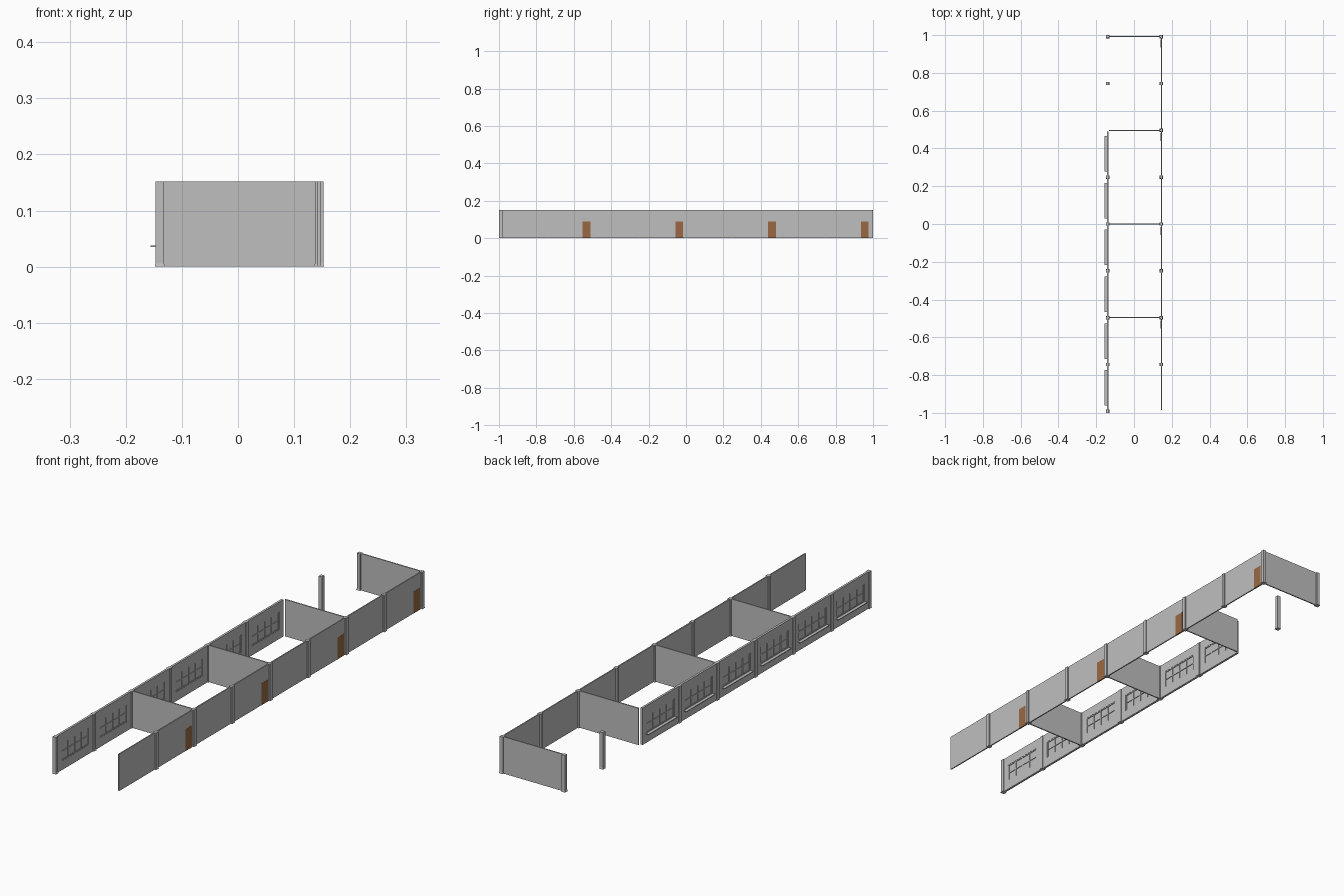
import bpy, bmesh
from mathutils import Matrix, Vector

cube = bpy.data.objects.get("Cube")
if cube:
    bpy.data.objects.remove(cube, do_unlink=True)


def material(name, rgb):
    m = bpy.data.materials.new(name)
    m.use_nodes = True
    m.diffuse_color = (*rgb, 1)
    m.node_tree.nodes["Principled BSDF"].inputs["Base Color"].default_value = (*rgb, 1)
    return m


grey = material("concrete grey", (0.52, 0.52, 0.52))
brown = material("door brown", (0.32, 0.14, 0.055))


def build(name, boxes, mat):
    """One object from boxes given as (low corner, high corner, foot flare)."""
    bm = bmesh.new()
    for low, high, flare in boxes:
        low, high = Vector(low), Vector(high)
        size = high - low
        place = Matrix.Translation((low + high) / 2) @ Matrix.Diagonal((*size, 1))
        verts = bmesh.ops.create_cube(bm, size=1, matrix=place)["verts"]
        if flare:
            mid = (low + high) / 2
            for v in verts:
                if v.co.z < mid.z:
                    v.co.x += flare if v.co.x > mid.x else -flare
                    v.co.y += flare if v.co.y > mid.y else -flare
    mesh = bpy.data.meshes.new(name)
    bm.to_mesh(mesh)
    bm.free()
    mesh.materials.append(mat)
    obj = bpy.data.objects.new(name, mesh)
    bpy.context.collection.objects.link(obj)
    return obj


HEIGHT, BAY, START = 0.152, 0.248, -0.992
LEFT_X, RIGHT_X = 0.1445, -0.1395
HALF = 0.0075
T = 0.0025
FOOT = 0.006


def bay_y(i):
    return START + BAY * i


# Pillars with a small flared foot
def pillar(name, x, y):
    build(name, [
        ((x - HALF, y - HALF, FOOT), (x + HALF, y + HALF, HEIGHT), 0),
        ((x - HALF, y - HALF, 0), (x + HALF, y + HALF, FOOT), 0.0015),
    ], grey)


for i in range(9):
    if i != 6:
        pillar(f"window_side_pillar_{i}", RIGHT_X, bay_y(i))
    if i != 0:
        pillar(f"door_side_pillar_{i}", LEFT_X, bay_y(i))

# Corridor wall panels, with a door in every second bay
for i in range(8):
    y0, y1 = bay_y(i) + HALF, bay_y(i + 1) - HALF
    x0, x1 = LEFT_X - T, LEFT_X + T
    if i % 2 == 0:
        build(f"corridor_wall_{i}", [((x0, y0, 0), (x1, y1, HEIGHT), 0)], grey)
        continue
    d1 = bay_y(i + 1) - 0.015
    d0 = d1 - 0.042
    top = 0.09
    build(f"corridor_wall_{i}", [
        ((x0, y0, 0), (x1, d0, HEIGHT), 0),
        ((x0, d1, 0), (x1, y1, HEIGHT), 0),
        ((x0, d0, top), (x1, d1, HEIGHT), 0),
    ], grey)
    build(f"door_{i}", [((x0 - 0.0005, d0, 0), (x1 + 0.0005, d1, top), 0)], brown)

# Cross walls between the rooms
for i in (2, 4, 6, 8):
    y = bay_y(i)
    build(f"cross_wall_{i}", [
        ((RIGHT_X + HALF, y - T, 0), (LEFT_X - HALF, y + T, HEIGHT), 0)], grey)

# Window walls: opening, pane, bars, surround and sill
for i in range(6):
    y0, y1 = bay_y(i) + HALF, bay_y(i + 1) - HALF
    mid = (y0 + y1) / 2
    x0, x1 = RIGHT_X - 0.0045, RIGHT_X + 0.0045
    w0, w1 = mid - 0.09, mid + 0.09
    sill, head = 0.038, 0.112
    build(f"window_wall_{i}", [
        ((x0, y0, 0), (x1, y1, sill), 0),
        ((x0, y0, head), (x1, y1, HEIGHT), 0),
        ((x0, y0, sill), (x1, w0, head), 0),
        ((x0, w1, sill), (x1, y1, head), 0),
    ], grey)
    build(f"window_pane_{i}", [
        ((RIGHT_X - 0.001, w0, sill), (RIGHT_X + 0.001, w1, head), 0)], grey)

    b = 0.002
    b0, b1 = RIGHT_X - 0.0035, RIGHT_X + 0.0035
    bars = [((b0, w0, 0.075 - b), (b1, w1, 0.075 + b), 0)]
    for k in range(5):
        y = w0 + b + k * (w1 - w0 - 2 * b) / 4
        bars.append(((b0, y - b, sill), (b1, y + b, head), 0))
    for z in (sill + b, head - b):
        bars.append(((b0, w0, z - b), (b1, w1, z + b), 0))
    build(f"window_bars_{i}", bars, grey)
    build(f"window_sill_{i}", [
        ((RIGHT_X - 0.016, mid - 0.094, sill - 0.003), (x0, mid + 0.094, sill), 0)], grey)
